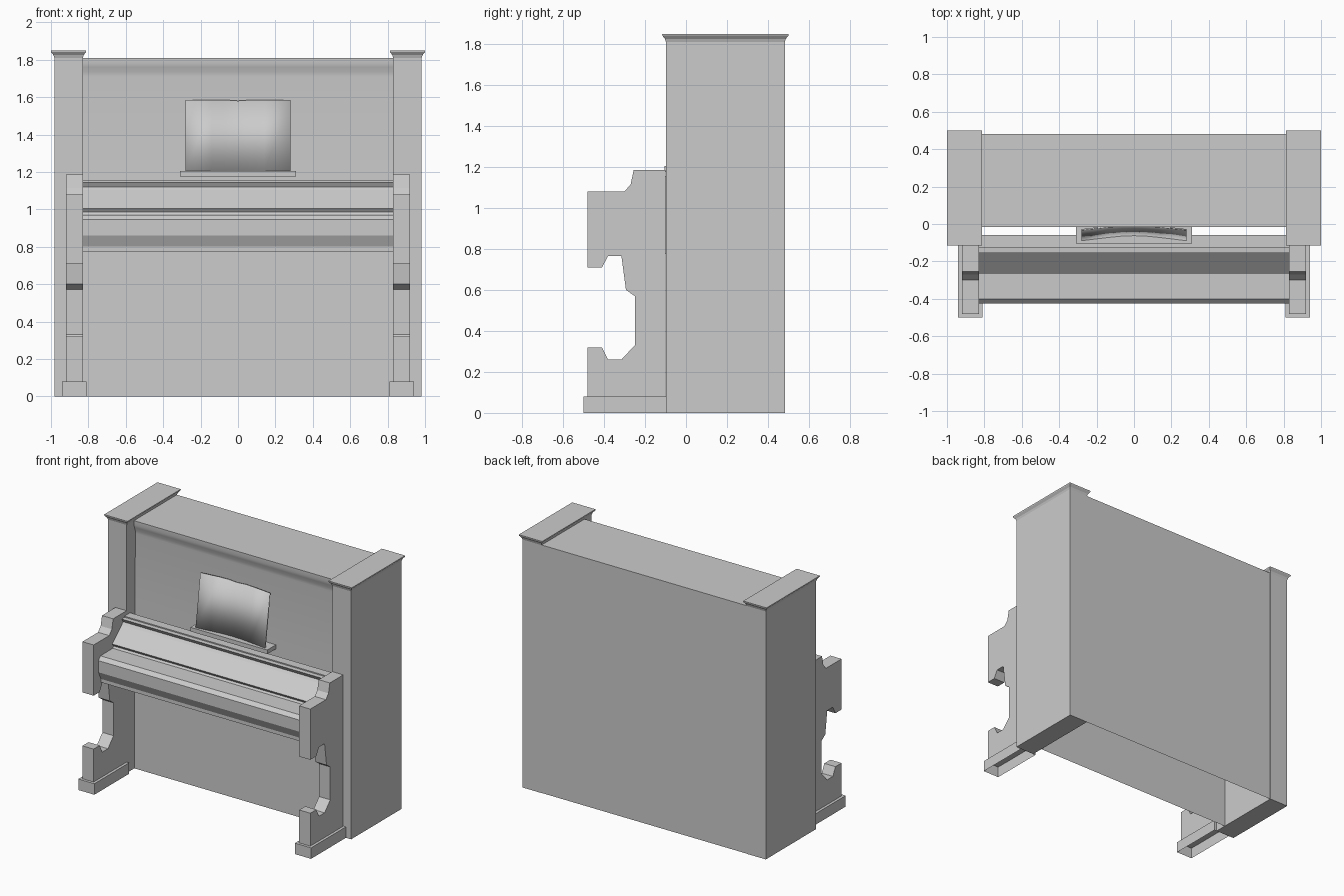
import bpy, bmesh

cube = bpy.data.objects.get("Cube")
if cube:
    bpy.data.objects.remove(cube, do_unlink=True)

grey = bpy.data.materials.new("plain_grey")
grey.use_nodes = True
grey.diffuse_color = (0.6, 0.6, 0.6, 1)
grey.node_tree.nodes["Principled BSDF"].inputs["Base Color"].default_value = (0.6, 0.6, 0.6, 1)


def finish(name, bm):
    bmesh.ops.recalc_face_normals(bm, faces=bm.faces)
    mesh = bpy.data.meshes.new(name)
    bm.to_mesh(mesh)
    bm.free()
    mesh.materials.append(grey)
    obj = bpy.data.objects.new(name, mesh)
    bpy.context.collection.objects.link(obj)
    return obj


def loft(name, rings, cap_start=True):
    """Join rings of equal point count and cap the ends."""
    bm = bmesh.new()
    loops = [[bm.verts.new(p) for p in ring] for ring in rings]
    for a, b in zip(loops, loops[1:]):
        for i in range(len(a)):
            j = (i + 1) % len(a)
            bm.faces.new((a[i], a[j], b[j], b[i]))
    if cap_start:
        bm.faces.new(loops[0])
    bm.faces.new(loops[-1])
    return finish(name, bm)


def extrude(name, profile, x0, x1, open_base=False):
    """Sweep a (y, z) profile along x, optionally leaving the floor open."""
    obj = loft(name, [[(x, y, z) for y, z in profile] for x in (x0, x1)])
    if open_base:
        bm = bmesh.new()
        bm.from_mesh(obj.data)
        base = [f for f in bm.faces if all(v.co.z < 0.001 for v in f.verts)]
        bmesh.ops.delete(bm, geom=base, context="FACES_ONLY")
        bm.to_mesh(obj.data)
        bm.free()
    return obj


def stack(name, x, y, levels, cap_start=True):
    """Rectangular column whose outline grows by a margin at each height."""
    (x0, x1), (y0, y1) = x, y
    return loft(name, [[(x0 - g, y0 - g, z), (x1 + g, y0 - g, z),
                        (x1 + g, y1 + g, z), (x0 - g, y1 + g, z)]
                       for z, g in levels], cap_start)


# Hollow case with a cove under the top edge
case_profile = [(0.48, 0), (0.48, 1.81), (-0.015, 1.81), (-0.015, 1.78),
                (-0.01, 1.76), (0, 1.735), (0.003, 1.71), (-0.005, 1.2), (-0.01, 0)]
extrude("case", case_profile, -0.83, 0.83, open_base=True)

# Keyboard housing with the closed sloping lid
keyboard_profile = [(-0.06, 1.155), (-0.125, 1.155), (-0.125, 1.147), (-0.155, 1.145),
                    (-0.14, 1.12), (-0.155, 1.103), (-0.265, 1.005), (-0.25, 0.985),
                    (-0.26, 0.972), (-0.40, 0.97), (-0.425, 0.945), (-0.425, 0.86),
                    (-0.395, 0.80), (-0.395, 0.775), (-0.06, 0.775)]
extrude("keyboard_housing", keyboard_profile, -0.83, 0.83)

# Side pillars, scrolled legs and feet
leg_profile = [(-0.1, 0.08), (-0.48, 0.08), (-0.48, 0.32), (-0.41, 0.32), (-0.38, 0.26),
               (-0.315, 0.26), (-0.25, 0.33), (-0.25, 0.57), (-0.293, 0.60),
               (-0.315, 0.765), (-0.38, 0.765), (-0.41, 0.71), (-0.48, 0.71),
               (-0.48, 1.08), (-0.30, 1.08), (-0.27, 1.115), (-0.255, 1.185), (-0.1, 1.185)]
pillar_levels = [(0, 0), (1.81, 0), (1.825, 0.005), (1.84, 0.017), (1.848, 0.018)]
for side, s in (("left", 1), ("right", -1)):
    def span(a, b):
        return sorted((s * a, s * b))
    stack(side + "_pillar", span(0.83, 0.982), (-0.098, 0.482), pillar_levels)
    extrude(side + "_leg", leg_profile, *span(0.83, 0.92))
    stack(side + "_foot", span(0.81, 0.94), (-0.5, -0.098), [(0, 0), (0.08, 0)], False)

# Music ledge and leaning, slightly folded music desk
stack("music_ledge", (-0.31, 0.31), (-0.105, -0.004), [(1.175, 0), (1.205, 0)])
bm = bmesh.new()
columns = [(-0.28, -0.09, -0.035, 1.585), (-0.14, -0.073, -0.019, 1.585),
           (-0.07, -0.066, -0.015, 1.585), (0, -0.063, -0.015, 1.58),
           (0.07, -0.066, -0.015, 1.585), (0.14, -0.073, -0.019, 1.585),
           (0.28, -0.09, -0.035, 1.585)]
pairs = [(bm.verts.new((x, y0, 1.2)), bm.verts.new((x, y1, z))) for x, y0, y1, z in columns]
for a, b in zip(pairs, pairs[1:]):
    bm.faces.new((a[0], b[0], b[1], a[1]))
desk = finish("music_desk", bm)
thick = desk.modifiers.new("thickness", "SOLIDIFY")
thick.thickness = 0.008

# Soft shading across the cove and the music desk
for name in ("case", "music_desk"):
    bpy.ops.object.select_all(action="DESELECT")
    obj = bpy.data.objects[name]
    obj.select_set(True)
    bpy.context.view_layer.objects.active = obj
    bpy.ops.object.shade_smooth_by_angle(angle=0.6)
